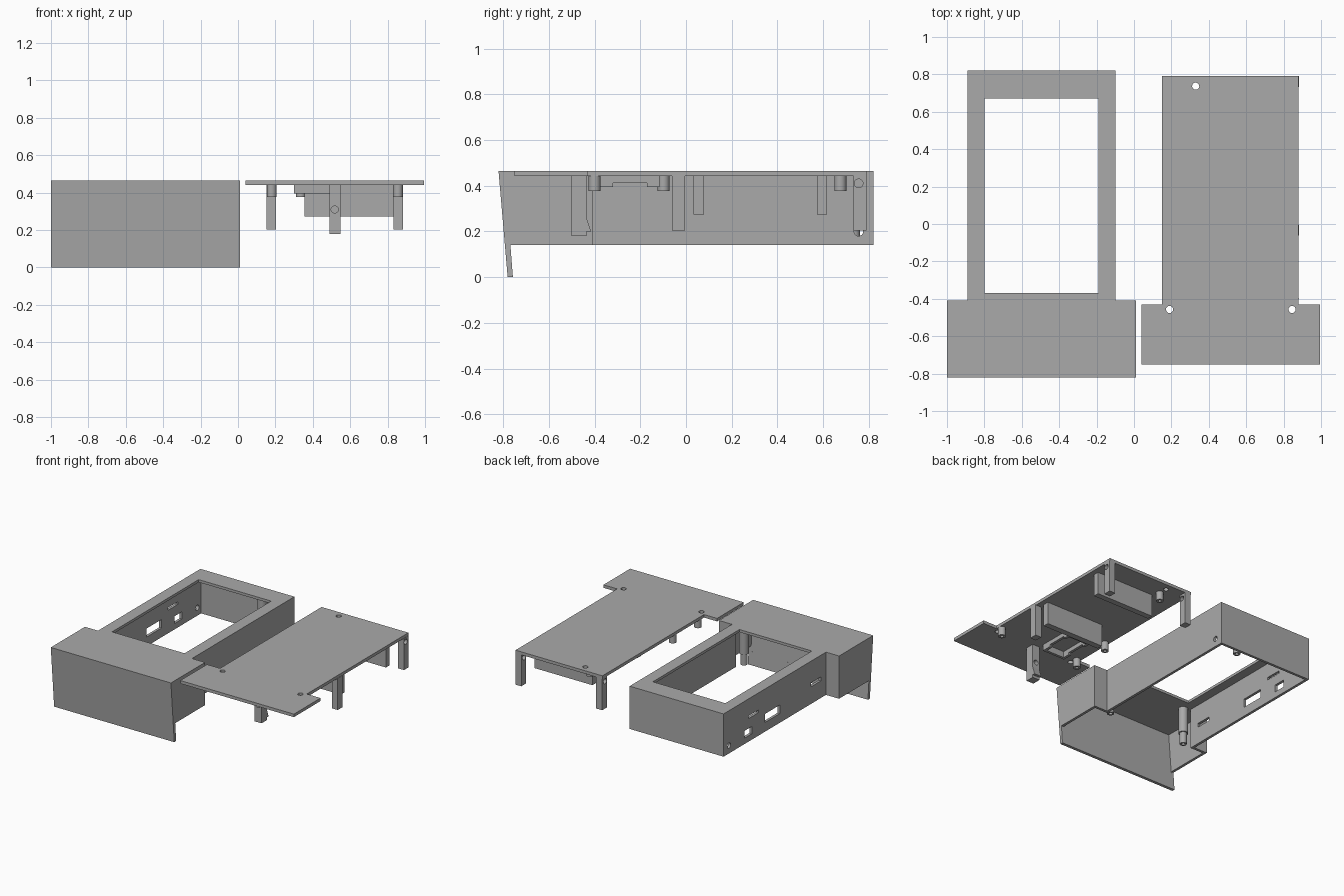
import bpy, bmesh, math
from mathutils import Matrix, Vector

if "Cube" in bpy.data.objects:
    bpy.data.objects.remove(bpy.data.objects["Cube"], do_unlink=True)

grey = bpy.data.materials.new("plain grey")
grey.use_nodes = True
grey.diffuse_color = (0.4, 0.4, 0.4, 1)
grey.node_tree.nodes["Principled BSDF"].inputs["Base Color"].default_value = (0.4, 0.4, 0.4, 1)


def finish(name, bm):
    bmesh.ops.recalc_face_normals(bm, faces=bm.faces)
    mesh = bpy.data.meshes.new(name)
    bm.to_mesh(mesh)
    bm.free()
    mesh.materials.append(grey)
    obj = bpy.data.objects.new(name, mesh)
    bpy.context.scene.collection.objects.link(obj)
    return obj


def extrude(name, points, direction):
    """Solid made by sweeping a flat outline along a direction."""
    bm = bmesh.new()
    face = bm.faces.new([bm.verts.new(p) for p in points])
    moved = bmesh.ops.extrude_face_region(bm, geom=[face])["geom"]
    verts = [v for v in moved if isinstance(v, bmesh.types.BMVert)]
    bmesh.ops.translate(bm, verts=verts, vec=Vector(direction))
    return finish(name, bm)


def box(name, x, y, z):
    x0, x1 = x
    y0, y1 = y
    return extrude(name, [(x0, y0, z[0]), (x1, y0, z[0]), (x1, y1, z[0]), (x0, y1, z[0])],
                   (0, 0, z[1] - z[0]))


def side_profile(name, x, yz):
    return extrude(name, [(x[0], y, z) for y, z in yz], (x[1] - x[0], 0, 0))


def cylinder(name, centre, radius, length, axis="Z"):
    bm = bmesh.new()
    turn = {"X": Matrix.Rotation(math.pi / 2, 4, "Y"),
            "Y": Matrix.Rotation(math.pi / 2, 4, "X"), "Z": Matrix()}[axis]
    bmesh.ops.create_cone(bm, cap_ends=True, segments=24, radius1=radius, radius2=radius,
                          depth=length, matrix=Matrix.Translation(centre) @ turn)
    return finish(name, bm)


def combine(target, operation, *tools):
    """Apply boolean tools to the target and discard them."""
    for tool in tools:
        tool.hide_render = True
        mod = target.modifiers.new("cut", "BOOLEAN")
        mod.operation, mod.solver, mod.object = operation, "EXACT", tool
        graph = bpy.context.evaluated_depsgraph_get()
        mesh = bpy.data.meshes.new_from_object(target.evaluated_get(graph))
        target.modifiers.clear()
        target.data = mesh
        bpy.data.objects.remove(tool, do_unlink=True)
    return target


def tube(name, x, y, z, radius, bore):
    """Round post with a screw hole running up from its lower end."""
    mid, length = (z[0] + z[1]) / 2, z[1] - z[0]
    post = cylinder(name, (x, y, mid), radius, length)
    return combine(post, "DIFFERENCE", cylinder("bore", (x, y, mid - 0.02), bore, length))


TOP, RIM, WALL = 0.465, 0.14, 0.02
ROOF = TOP - WALL

# Case shell: wide sloping front block with a hanging lip, plus the long body
case = side_profile("case_shell", (-1.0, 0.01), [
    (-0.82, TOP), (-0.41, TOP), (-0.41, RIM), (-0.768, RIM), (-0.757, 0), (-0.78, 0)])
combine(case, "UNION", box("body", (-0.89, -0.10), (-0.5, 0.82), (RIM, TOP)))
combine(case, "DIFFERENCE",
        side_profile("front_hollow", (-0.98, -0.01), [
            (-0.795, ROOF), (-0.43, ROOF), (-0.43, 0.1), (-0.765, 0.1)]),
        box("body_hollow", (-0.87, -0.12), (-0.6, 0.80), (0.1, ROOF)),
        box("window", (-0.80, -0.19), (-0.37, 0.67), (0.4, 0.5)))

# Connector openings through the outer long wall: y range, z range
for ys, zs in [((0.48, 0.57), (0.185, 0.24)), ((0.40, 0.52), (0.315, 0.335)),
               ((0.145, 0.325), (0.21, 0.275)), ((-0.35, -0.23), (0.27, 0.30))]:
    combine(case, "DIFFERENCE", box("opening", (-0.93, -0.85), ys, zs))

# Screw holes through both long walls
combine(case, "DIFFERENCE", cylinder("screw_hole", (-0.5, 0.755, 0.2), 0.02, 1.0, "X"))

# Stepped posts inside the case
for i, (x, y) in enumerate([(-0.825, -0.455), (-0.17, -0.455), (-0.31, 0.735)]):
    cylinder(f"case_post_{i}", (x, y, 0.35), 0.034, 0.2)
    tube(f"case_post_tip_{i}", x, y, (0.165, 0.255), 0.025, 0.013)

# Lid plate: T-shaped, with three screw holes
lid = extrude("lid_plate", [(x, y, 0.442) for x, y in [
    (0.04, -0.75), (0.995, -0.75), (0.995, -0.43), (0.88, -0.43),
    (0.88, 0.79), (0.15, 0.79), (0.15, -0.43), (0.04, -0.43)]], (0, 0, TOP - 0.442))
for x, y in [(0.33, 0.737), (0.19, -0.457), (0.845, -0.457)]:
    combine(lid, "DIFFERENCE", cylinder("lid_hole", (x, y, 0.45), 0.019, 0.2))

# Corner and side legs, drilled sideways near the plate
UNDER = 0.444
for name, x, y in [("back_left_leg", 0.857, 0.76), ("back_right_leg", 0.177, 0.76),
                   ("middle_leg", 0.857, -0.035)]:
    leg = box(name, (x - 0.025, x + 0.025), (y - 0.027, y + 0.03), (0.203, UNDER))
    if y > 0:
        combine(leg, "DIFFERENCE", cylinder("drill", (x, y - 0.005, 0.41), 0.019, 0.2, "X"))

# Central front clip leg with a wedge catch and a drilled hole
clip = side_profile("front_clip_leg", (0.488, 0.548), [
    (-0.5, UNDER), (-0.435, UNDER), (-0.435, 0.26), (-0.415, 0.2), (-0.435, 0.2),
    (-0.435, 0.18), (-0.5, 0.18)])
combine(clip, "DIFFERENCE", cylinder("drill", (0.517, -0.46, 0.31), 0.019, 0.3, "Y"))

# Two cross panels holding the battery bay
for name, ys in [("front_panel", (0.033, 0.078)), ("back_panel", (0.573, 0.617))]:
    box(name, (0.355, 0.842), ys, (0.273, UNDER))

# Board posts under the lid
for i, (x, y) in enumerate([(0.18, -0.40), (0.855, -0.40), (0.18, -0.098), (0.335, 0.675)]):
    tube(f"lid_post_{i}", x, y, (0.376, UNDER), 0.026, 0.012)

# Low frame between the board posts, with notched side rails
for i, y in enumerate((-0.385, -0.125)):
    box(f"frame_cross_rail_{i}", (0.30, 0.49), (y - 0.01, y + 0.01), (0.395, UNDER))
for i, x in enumerate((0.31, 0.48)):
    side_profile(f"frame_side_rail_{i}", (x - 0.01, x + 0.01), [
        (-0.375, UNDER), (-0.375, 0.395), (-0.32, 0.395), (-0.32, 0.411), (-0.17, 0.411),
        (-0.17, 0.395), (-0.135, 0.395), (-0.135, UNDER)])

# Smooth the round posts, keep every edge crisp
bpy.ops.object.select_all(action="DESELECT")
for obj in bpy.context.scene.objects:
    if "post" in obj.name:
        obj.select_set(True)
        bpy.context.view_layer.objects.active = obj
bpy.ops.object.shade_smooth_by_angle(angle=math.radians(35))
